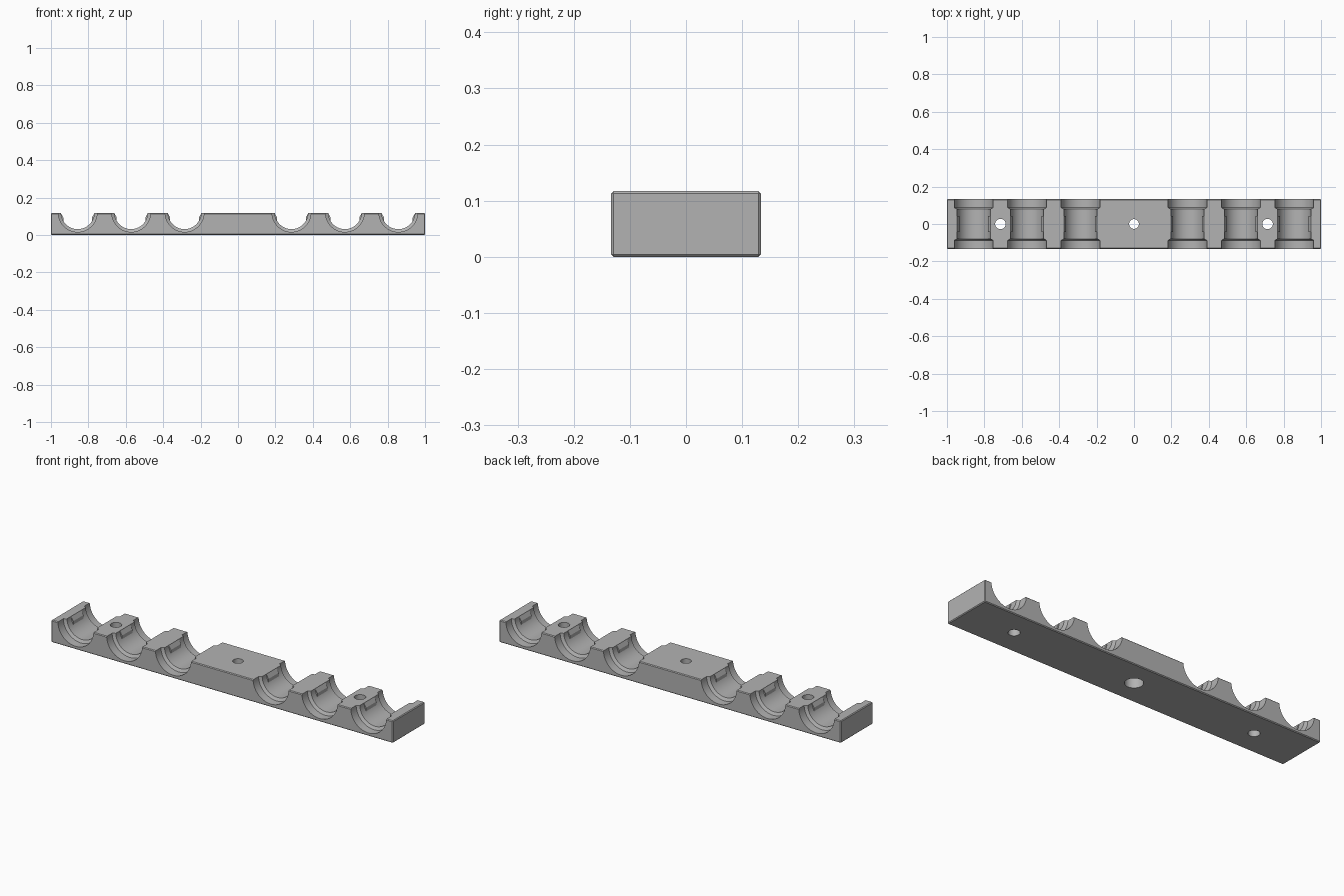
import bpy, bmesh
from math import sin, cos, pi, radians

cube = bpy.data.objects.get("Cube")
if cube:
    bpy.data.objects.remove(cube, do_unlink=True)

LENGTH, DEPTH, HEIGHT = 2.0, 0.267, 0.117
HALF = DEPTH / 2
PITCH = LENGTH / 7
BORES = [s * k * PITCH for k in (1, 2, 3) for s in (-1, 1)]

gray = bpy.data.materials.new("plain_gray")
gray.use_nodes = True
gray.diffuse_color = (0.45, 0.45, 0.45, 1)
gray.node_tree.nodes["Principled BSDF"].inputs["Base Color"].default_value = (0.45, 0.45, 0.45, 1)


def make_object(name, bm):
    bmesh.ops.recalc_face_normals(bm, faces=bm.faces)
    mesh = bpy.data.meshes.new(name)
    bm.to_mesh(mesh)
    bm.free()
    mesh.materials.append(gray)
    obj = bpy.data.objects.new(name, mesh)
    bpy.context.collection.objects.link(obj)
    return obj


def lathe(bm, profile, place, segments=64):
    """Add a capped solid of (radius, position) rings; place maps (u, v, position) to space."""
    rings = []
    for radius, pos in profile:
        angles = [2 * pi * (i + 0.5) / segments for i in range(segments)]
        rings.append([bm.verts.new(place(radius * cos(a), radius * sin(a), pos)) for a in angles])
    for low, high in zip(rings, rings[1:]):
        for i in range(segments):
            j = (i + 1) % segments
            bm.faces.new((low[i], low[j], high[j], high[i]))
    bm.faces.new(rings[0])
    bm.faces.new(rings[-1])


# Chamfered bar
bm = bmesh.new()
bmesh.ops.create_cube(bm, size=1)
for v in bm.verts:
    v.co = (v.co.x * LENGTH, v.co.y * DEPTH, (v.co.z + 0.5) * HEIGHT)
bmesh.ops.bevel(bm, geom=bm.edges[:], offset=0.004, segments=1, affect='EDGES')
rail = make_object("holder_rail", bm)

# Cradles: narrow bore with a wider recess at each end
bm = bmesh.new()
wide, narrow = 0.104, 0.089
half_profile = [(narrow, 0.079), (wide, 0.088), (wide, HALF + 0.02)]
bore_profile = [(r, -y) for r, y in reversed(half_profile)] + half_profile
for x in BORES:
    lathe(bm, bore_profile, lambda u, v, p, x=x: (x + u, p, 0.12 + v))

# Screw holes: the middle one is counterbored from below
for x in (-2.5 * PITCH, 2.5 * PITCH):
    lathe(bm, [(0.028, -0.02), (0.028, 0.15)], lambda u, v, p, x=x: (x + u, v, p), 32)
lathe(bm, [(0.044, -0.02), (0.044, 0.05), (0.026, 0.05), (0.026, 0.15)],
      lambda u, v, p: (u, v, p), 32)
cutter = make_object("cradle_cutter", bm)

cut = rail.modifiers.new("cradles", 'BOOLEAN')
cut.operation = 'DIFFERENCE'
cut.solver = 'EXACT'
cut.object = cutter
bpy.context.view_layer.objects.active = rail
bpy.ops.object.modifier_apply(modifier=cut.name)
bpy.data.objects.remove(cutter, do_unlink=True)

# Snap tabs with a sloped lead-in on both walls of every cradle
bm = bmesh.new()
tab = [(0.077, 0.07), (0.077, 0.094), (0.09, HEIGHT - 0.0005),
       (0.1, HEIGHT - 0.0005), (0.1, 0.07)]
for x in BORES:
    for side in (-1, 1):
        ends = [[bm.verts.new((x + side * u, y, z)) for u, z in tab] for y in (-0.043, 0.043)]
        for end in ends:
            bm.faces.new(end)
        for i in range(len(tab)):
            j = (i + 1) % len(tab)
            bm.faces.new((ends[0][i], ends[0][j], ends[1][j], ends[1][i]))
make_object("snap_tabs", bm)

# Smooth bores, crisp edges
bpy.ops.object.select_all(action='DESELECT')
rail.select_set(True)
bpy.context.view_layer.objects.active = rail
bpy.ops.object.shade_smooth_by_angle(angle=radians(25))
